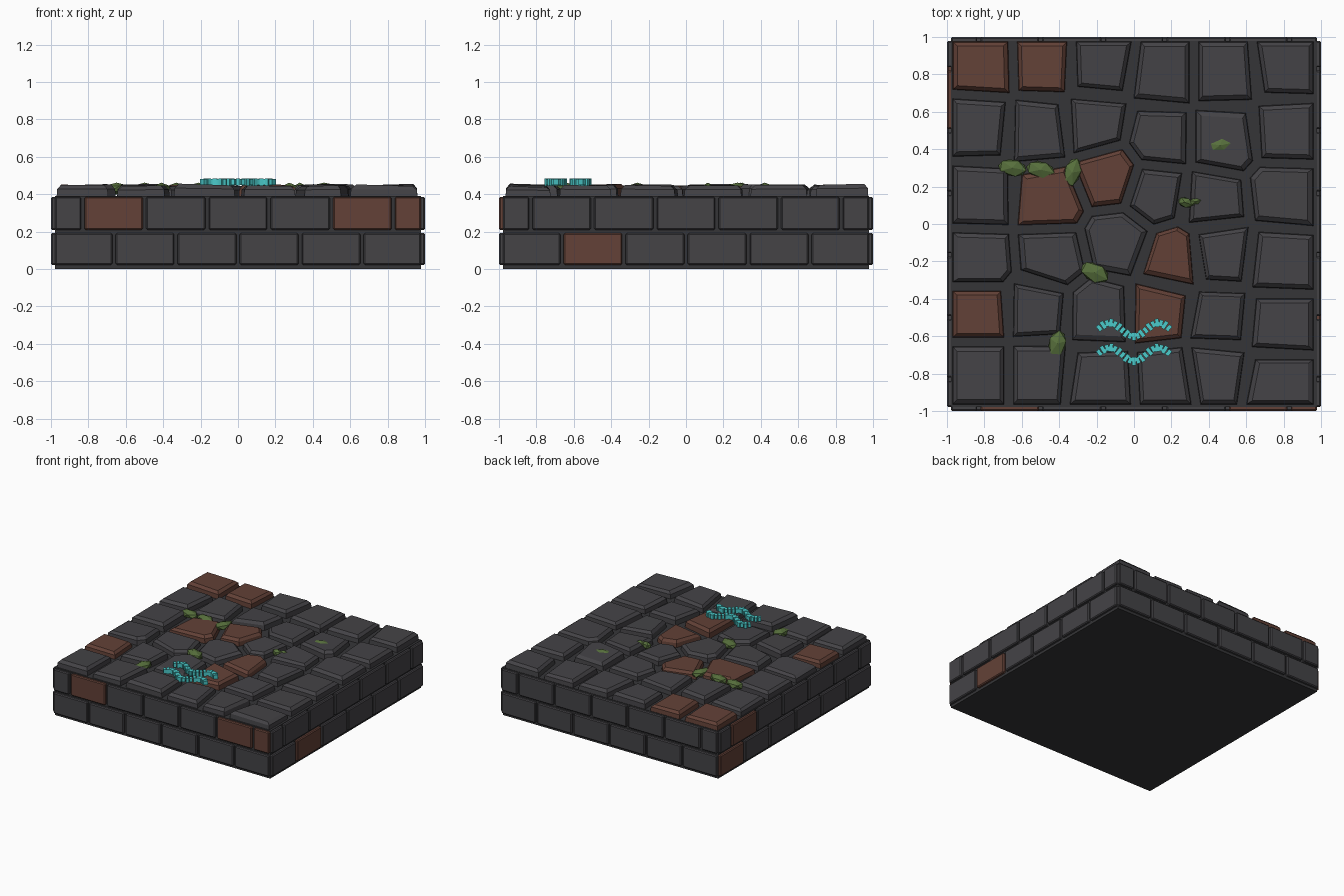
import bpy, bmesh, math, random
from mathutils import Vector, Matrix

if "Cube" in bpy.data.objects:
    bpy.data.objects.remove(bpy.data.objects["Cube"])

random.seed(4)


def material(name, rgb):
    m = bpy.data.materials.new(name)
    m.diffuse_color = (*rgb, 1)
    m.use_nodes = True
    m.node_tree.nodes["Principled BSDF"].inputs["Base Color"].default_value = m.diffuse_color
    return m


MORTAR = material("dark mortar", (0.036, 0.036, 0.039))
GREY = material("grey stone", (0.058, 0.056, 0.062))
RED = material("red brown stone", (0.125, 0.053, 0.038))
GREEN = material("moss green", (0.095, 0.16, 0.045))
CYAN = material("glowing cyan", (0.07, 0.60, 0.60))


def finish(name, bm, *mats):
    bmesh.ops.recalc_face_normals(bm, faces=bm.faces)
    me = bpy.data.meshes.new(name)
    bm.to_mesh(me)
    bm.free()
    for m in mats:
        me.materials.append(m)
    ob = bpy.data.objects.new(name, me)
    bpy.context.collection.objects.link(ob)
    return ob


def add_box(bm, centre, size, turn=0.0, bevel=0.0, mat=0):
    """Add one box, optionally turned about z and bevelled."""
    part = bmesh.new()
    bmesh.ops.create_cube(part, size=1, matrix=Matrix.Translation(centre)
                          @ Matrix.Rotation(turn, 4, 'Z') @ Matrix.Diagonal((*size, 1)))
    if bevel:
        bmesh.ops.bevel(part, geom=part.edges[:], offset=bevel, segments=1, affect='EDGES')
    merge(bm, part, mat)


def merge(bm, part, mat):
    for f in part.faces:
        f.material_index = mat
    tmp = bpy.data.meshes.new("tmp")
    part.to_mesh(tmp)
    part.free()
    bm.from_mesh(tmp)
    bpy.data.meshes.remove(tmp)


# Core slab
bm = bmesh.new()
add_box(bm, (0, 0, 0.195), (1.956, 1.956, 0.39))
finish("core_slab", bm, MORTAR)

# Two courses of bricks on each side
LOW = [-0.987, -0.663, -0.332, 0, 0.332, 0.663, 0.987]
HIGH = [-0.987, -0.83, -0.5, -0.165, 0.165, 0.5, 0.83, 0.987]
sides = [("front", 0, set(), {1, 5, 6}), ("right", 1, {1}, set()),
         ("back", 2, set(), set()), ("left", 3, {0}, {1})]
for name, quarter, red_low, red_high in sides:
    bm = bmesh.new()
    for cuts, red, z0, z1 in ((LOW, red_low, 0.022, 0.192), (HIGH, red_high, 0.21, 0.386)):
        for i, (a, b) in enumerate(zip(cuts, cuts[1:])):
            add_box(bm, ((a + b) / 2, -0.975, (z0 + z1) / 2),
                    (b - a - 0.018, 0.05, z1 - z0), bevel=0.007, mat=int(i in red))
    bm.transform(Matrix.Rotation(quarter * math.pi / 2, 4, 'Z'))
    finish(name + "_bricks", bm, GREY, RED)

# Paving stones: cells around these centres, row by row from the back
CENTRES = [
    (-.81, .84), (-.48, .85), (-.18, .86), (.15, .80), (.49, .80), (.82, .85),
    (-.83, .53), (-.52, .50), (-.21, .54), (.14, .45), (.47, .45), (.81, .50),
    (-.82, .15), (-.45, .12), (-.13, .25), (.11, .17), (.41, .12), (.80, .15),
    (-.83, -.20), (-.44, -.17), (-.09, -.09), (.22, -.19), (.46, -.15), (.78, -.20),
    (-.83, -.47), (-.53, -.45), (-.19, -.48), (.14, -.47), (.44, -.50), (.78, -.55),
    (-.83, -.79), (-.51, -.79), (-.18, -.84), (.18, -.82), (.43, -.78), (.78, -.85)]
RED_STONES = {0, 1, 13, 14, 21, 24, 27}


def clip(poly, point, normal):
    """Keep the part of a polygon behind a line."""
    out = []
    for p, q in zip(poly, poly[1:] + poly[:1]):
        dp, dq = (p - point).dot(normal), (q - point).dot(normal)
        if dp <= 0:
            out.append(p)
        if dp * dq < 0:
            out.append(p.lerp(q, dp / (dp - dq)))
    return out


def cell(i, gap):
    c = Vector(CENTRES[i])
    poly = [Vector(p) for p in ((-.97, -.965), (.96, -.965), (.96, .975), (-.97, .975))]
    for j, other in enumerate(CENTRES):
        if j != i:
            n = Vector(other) - c
            half = n.length / 2
            n.normalize()
            poly = clip(poly, c + n * (half - gap), n)
    # Fuse very short sides
    k = 0
    while k < len(poly) and len(poly) > 4:
        nxt = (k + 1) % len(poly)
        if (poly[k] - poly[nxt]).length < 0.07:
            poly[k] = (poly[k] + poly[nxt]) / 2
            poly.pop(nxt)
            k = 0
        else:
            k += 1
    return poly


bm = bmesh.new()
for i in range(len(CENTRES)):
    part = bmesh.new()
    poly = cell(i, 0.024)
    mid = sum(poly, Vector((0, 0))) / len(poly)
    tilt = Vector((random.uniform(-.03, .03), random.uniform(-.03, .03)))
    top = random.uniform(0.443, 0.451)
    # Base outline, shoulder and smaller tilted top
    rings = []
    for scale, z, lean in ((1, 0.385, 0), (0.975, top - 0.02, 0.5), (0.83, top, 1)):
        ring = []
        for p in poly:
            d = p - mid
            q = mid + d * scale
            ring.append(part.verts.new((q.x, q.y, z + lean * tilt.dot(d))))
        rings.append(ring)
    part.faces.new(rings[0])
    part.faces.new(rings[2])
    n = len(poly)
    for lo, hi in zip(rings, rings[1:]):
        for k in range(n):
            part.faces.new((lo[k], lo[(k + 1) % n], hi[(k + 1) % n], hi[k]))
    merge(bm, part, int(i in RED_STONES))
finish("paving_stones", bm, GREY, RED)

# Moss clumps: x, y, half length, half width, turn in degrees
MOSS = [(-.65, .30, .085, .05, -10), (-.50, .29, .085, .05, -12), (-.33, .275, .09, .05, 70),
        (.46, .42, .10, .055, 12), (.275, .115, .045, .03, -20), (.33, .12, .04, .025, 15),
        (-.21, -.26, .09, .055, -28), (-.41, -.64, .08, .052, 80)]
bm = bmesh.new()
for x, y, a, b, turn in MOSS:
    bmesh.ops.create_icosphere(bm, subdivisions=1, radius=1, matrix=Matrix.Translation((x, y, 0.43))
                               @ Matrix.Rotation(math.radians(turn), 4, 'Z')
                               @ Matrix.Diagonal((a, b, 0.032, 1)))
finish("moss_clumps", bm, GREEN)

# Wave marks: chains of short blocks
for name, y0 in (("upper_wave_mark", -0.565), ("lower_wave_mark", -0.697)):
    bm = bmesh.new()
    for k in range(19):
        x = -0.185 + 0.37 * k / 18
        w = 2 * math.pi / 0.26
        slope = 0.037 * w * math.sin(w * x)
        add_box(bm, (x, y0 - 0.037 * math.cos(w * x), 0.466),
                (0.021, 0.044 if k % 2 else 0.034, 0.036 if k % 2 else 0.031), math.atan(slope))
    finish(name, bm, CYAN)
